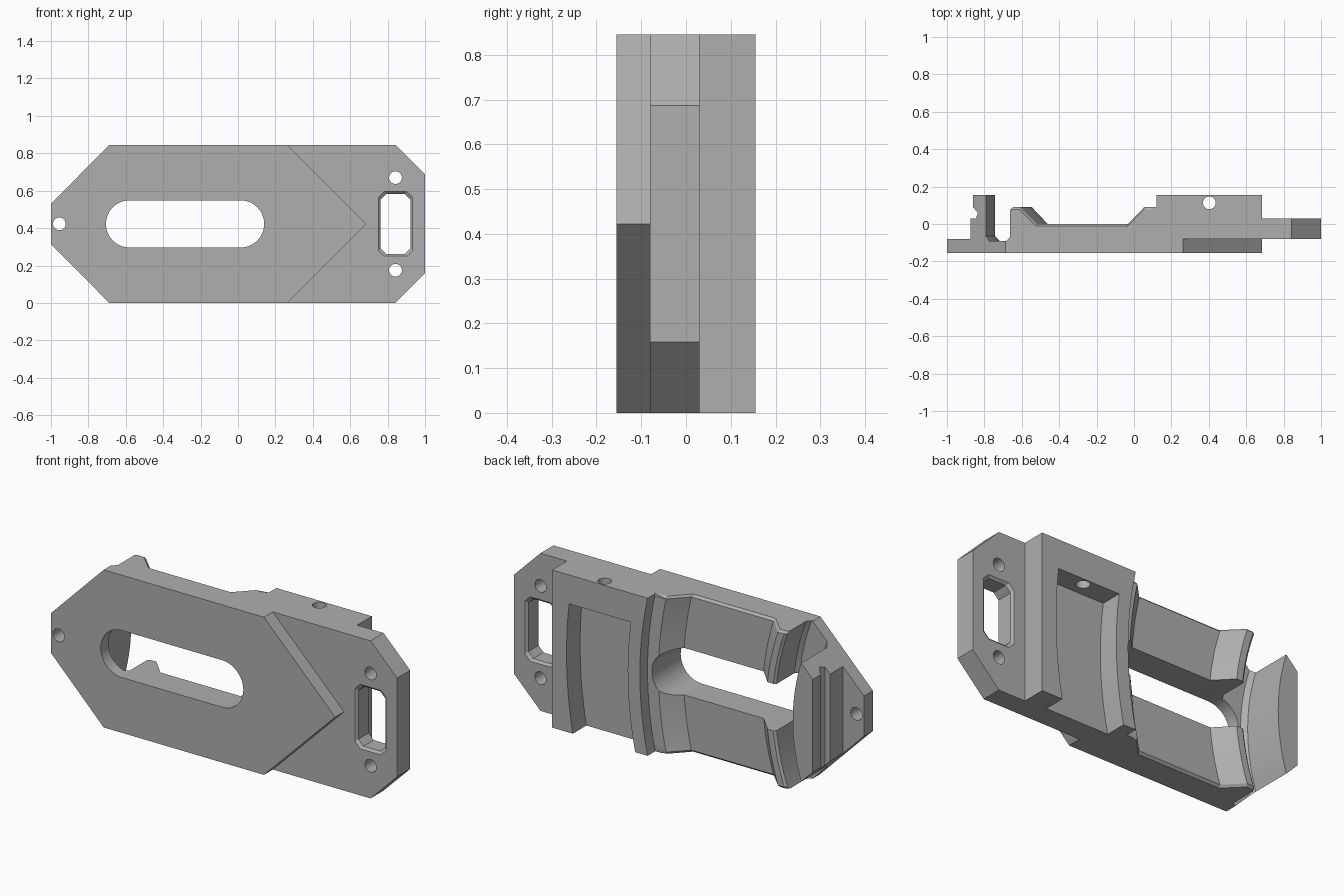
import bpy, bmesh
from math import sqrt, sin, cos, pi

cube = bpy.data.objects.get("Cube")
if cube:
    bpy.data.objects.remove(cube, do_unlink=True)

grey = bpy.data.materials.new("plain grey")
grey.use_nodes = True
colour = (0.43, 0.43, 0.43, 1)
grey.diffuse_color = colour
grey.node_tree.nodes["Principled BSDF"].inputs["Base Color"].default_value = colour

MID = 0.4225        # middle height
TOP = 2 * MID
AXIS = -1.8         # x of the axis the back ridges curve around


def loft(name, rings):
    """Closed solid through rings of equal point count."""
    bm = bmesh.new()
    loops = [[bm.verts.new(p) for p in ring] for ring in rings]
    n = len(loops[0])
    for a, b in zip(loops, loops[1:]):
        for i in range(n):
            j = (i + 1) % n
            bm.faces.new((a[i], a[j], b[j], b[i]))
    bm.faces.new(loops[0])
    bm.faces.new(loops[-1])
    bmesh.ops.recalc_face_normals(bm, faces=bm.faces)
    mesh = bpy.data.meshes.new(name)
    bm.to_mesh(mesh)
    bm.free()
    obj = bpy.data.objects.new(name, mesh)
    bpy.context.collection.objects.link(obj)
    return obj


def prism(name, outline, y0, y1):
    return loft(name, [[(x, y, z) for x, z in outline] for y in (y0, y1)])


def circle(cx, cz, r, n=40):
    return [(cx + r * cos(2 * pi * i / n), cz + r * sin(2 * pi * i / n)) for i in range(n)]


def arc_x(x, z):
    """Shift x so that the line bows towards +x around the axis."""
    return AXIS + sqrt((x - AXIS) ** 2 - (z - MID) ** 2)


def octagon(x0, x1, z0, z1, c):
    return [(x0 + c, z0), (x1 - c, z0), (x1, z0 + c), (x1, z1 - c),
            (x1 - c, z1), (x0 + c, z1), (x0, z1 - c), (x0, z0 + c)]


# Plan profile: straight right half, bowed ridges, straight left hook
right = [(-1.05, -0.155), (1.05, -0.155), (1.05, 0.03), (0.685, 0.03), (0.685, 0.155)]
bowed = [(0.165, 0.155), (0.165, 0.09), (0.1, 0.09), (0.015, 0), (-0.455, 0),
         (-0.54, 0.09), (-0.575, 0.09), (-0.587, 0.08), (-0.587, -0.07),
         (-0.605, -0.09), (-0.72, -0.09), (-0.742, -0.065), (-0.742, 0.155)]
left = [(-0.86, 0.155), (-0.86, 0.09), (-0.835, 0.06), (-0.845, 0.03),
        (-0.875, 0.03), (-0.875, -0.08), (-1.05, -0.08)]


def section(z):
    edge = max(0, 0.012 - z, z - TOP + 0.012)    # small chamfer on the rim
    ring = [(x, y, z) for x, y in right]
    for i, (x, y) in enumerate(bowed):
        ring.append((arc_x(x, z), y - (edge if 2 <= i <= 7 else 0), z))
    return ring + [(x, y, z) for x, y in left]


inner = [0.012 + (TOP - 0.024) * i / 28 for i in range(29)]
body = loft("clamp_body", [section(z) for z in [-0.012] + inner + [TOP + 0.012]])

# Outer outline with clipped corners
outline = prism("outline_cutter", [
    (-1, 0.315), (-0.688, 0), (0.842, 0), (1, 0.158),
    (1, TOP - 0.158), (0.842, TOP), (-0.688, TOP), (-1, TOP - 0.315)], -0.3, 0.3)

# Step in front of the arrow-shaped front plate
arrow = prism("arrow_cutter", [(0.165, MID + 0.52), (0.685, MID), (0.165, MID - 0.52),
                               (1.1, MID - 0.52), (1.1, MID + 0.52)], -0.3, -0.08)

# Long rounded slot
R = 0.126
slot_outline = [(0.014 + R * sin(pi * i / 24), MID - R * cos(pi * i / 24)) for i in range(25)]
slot_outline += [(-0.58 - R * sin(pi * i / 24), MID + R * cos(pi * i / 24)) for i in range(25)]
slot = prism("slot_cutter", slot_outline, -0.3, 0.3)

# Bowed pocket in the back block, open at the bottom
zs = [-0.05 + 0.74 * i / 20 for i in range(21)]
pocket = prism("pocket_cutter", [(arc_x(0.6, z), z) for z in zs]
               + [(arc_x(0.237, z), z) for z in reversed(zs)], 0.04, 0.3)

# Window in the right end, flared at both faces
window = loft("window_cutter", [
    [(x, y, z) for x, z in octagon(0.762 - f, 0.922 + f, 0.262 - f, 0.583 + f, 0.03)]
    for y, f in ((-0.1, 0.032), (-0.068, 0), (0.018, 0), (0.05, 0.032))])

# Screw holes
holes = [prism("hole_cutter", circle(x, z, 0.034), -0.3, 0.3)
         for x, z in ((0.842, 0.175), (0.842, TOP - 0.175), (-0.955, MID))]
holes.append(loft("top_hole_cutter", [[(x, y, z) for x, y in circle(0.403, 0.113, 0.034)]
                                      for z in (0.6, 1)]))

# Cut the body and bake the result
cutters = [outline, arrow, slot, pocket, window] + holes
for c in cutters:
    c.hide_render = True
    mod = body.modifiers.new(c.name, "BOOLEAN")
    mod.operation = "INTERSECT" if c is outline else "DIFFERENCE"
    mod.solver = "EXACT"
    mod.object = c
bpy.context.view_layer.update()
graph = bpy.context.evaluated_depsgraph_get()
baked = bpy.data.meshes.new_from_object(body.evaluated_get(graph))
body.modifiers.clear()
body.data = baked
for c in cutters:
    bpy.data.objects.remove(c, do_unlink=True)

body.data.materials.clear()
body.data.materials.append(grey)
bpy.ops.object.select_all(action="DESELECT")
body.select_set(True)
bpy.context.view_layer.objects.active = body
bpy.ops.object.shade_smooth_by_angle(angle=0.45)
